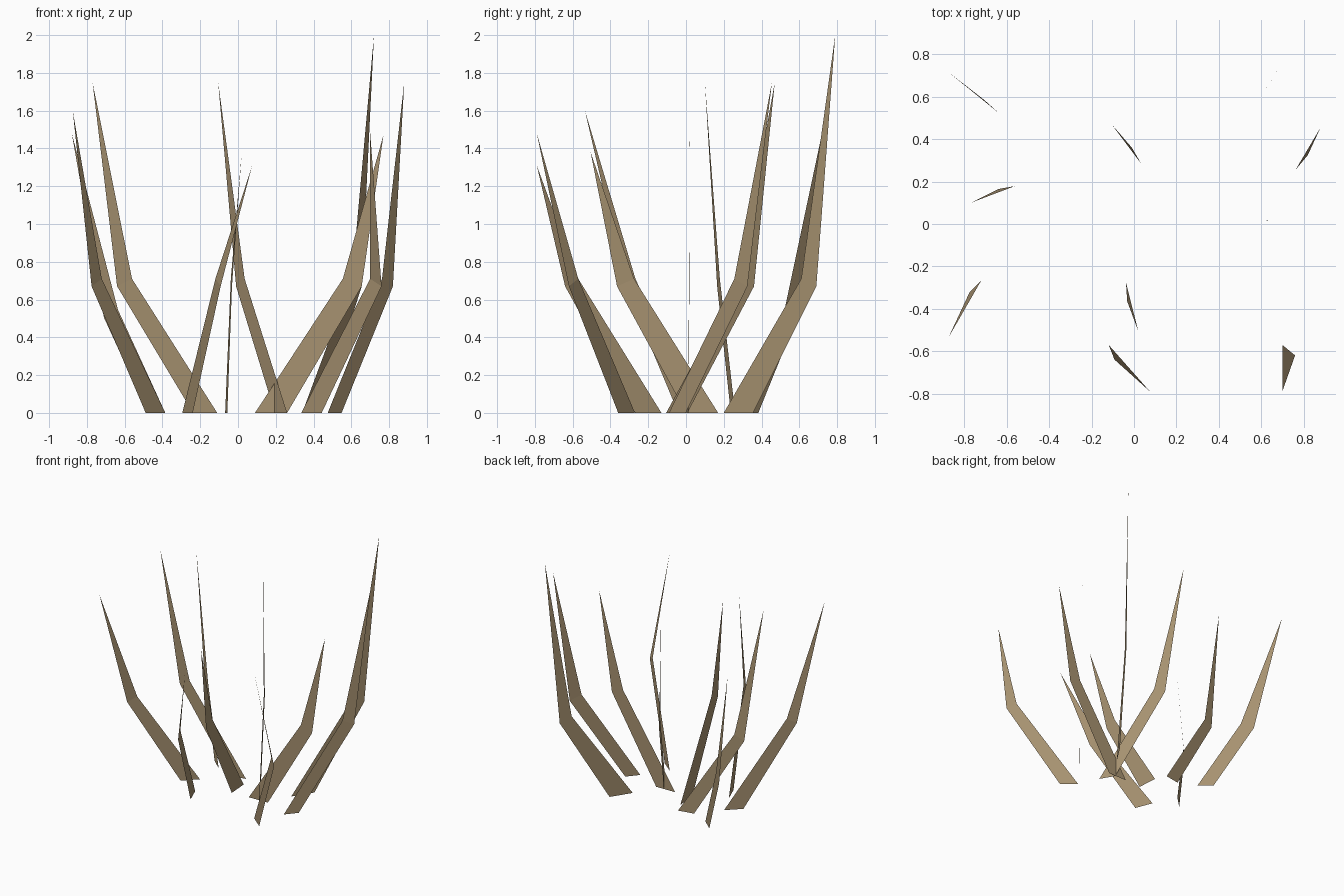
import bpy
from mathutils import Vector

mat = bpy.data.materials.new("dry_brown")
mat.diffuse_color = (0.39, 0.29, 0.165, 1)

# inner base corner, outer mid corner, base width, mid width, tip, mid height
BLADES = [
    ((-0.385, 0.30), (-0.71, 0.588), 0.125, 0.10, (-0.88, 0.72, 1.48), 0.505),
    ((-0.11, 0.26), (-0.64, 0.165), 0.13, 0.08, (-0.77, 0.10, 1.75), 0.67),
    ((-0.385, 0.06), (-0.775, -0.32), 0.145, 0.075, (-0.875, -0.535, 1.60), 0.67),
    ((0.26, -0.105), (-0.01, 0.36), 0.13, 0.09, (-0.105, 0.47, 1.75), 0.67),
    ((-0.068, 0.17), (-0.032, -0.365), 0.17, 0.09, (0.02, -0.505, 1.38), 0.67),
    ((-0.295, -0.13), (-0.092, -0.64), 0.15, 0.075, (0.075, -0.79, 1.31), 0.67),
    ((0.34, 0.20), (0.655, 0.69), 0.185, 0.095, (0.72, 0.79, 2.0), 0.67),
    ((0.475, -0.09), (0.82, 0.325), 0.115, 0.09, (0.88, 0.455, 1.75), 0.67),
    ((0.335, -0.27), (0.76, -0.62), 0.14, 0.078, (0.70, -0.79, 1.48), 0.67),
    ((0.09, 0.01), (0.655, 0.018), 0.17, 0.10, (0.77, 0.02, 1.47), 0.67),
]


def blade(i, base, mid, base_w, mid_w, tip, mid_z):
    """Upright tapering sheet: a leaning quad topped by a bent triangle."""
    base, mid = Vector(base), Vector(mid)
    d = (mid - base).normalized()
    b_out, m_in = base + d * base_w, mid - d * mid_w
    verts = [(*base, 0), (*b_out, 0), (*mid, mid_z), (*m_in, mid_z + 0.04), tip]
    me = bpy.data.meshes.new(f"grass_blade_{i}")
    me.from_pydata(verts, [], [(0, 1, 2, 3), (3, 2, 4)])
    me.materials.append(mat)
    ob = bpy.data.objects.new(f"grass_blade_{i}", me)
    bpy.context.collection.objects.link(ob)


for i, b in enumerate(BLADES, 1):
    blade(i, *b)
